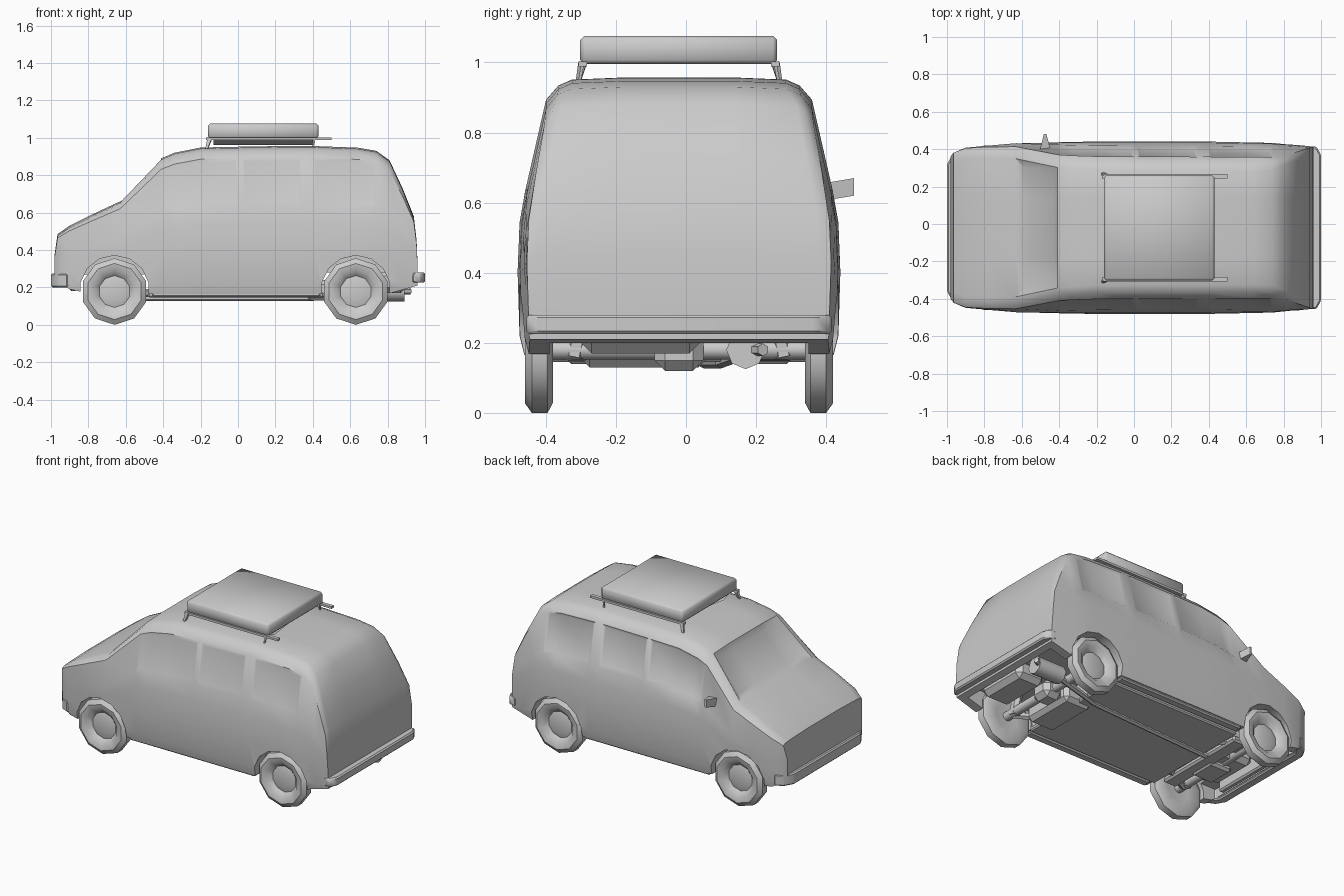
import bpy, bmesh, math
from mathutils import Vector, Matrix

if "Cube" in bpy.data.objects:
    bpy.data.objects.remove(bpy.data.objects["Cube"])

CY = -0.02          # centre line of the car (only one door mirror sticks out)


def lerp(table, v):
    if v <= table[0][0]:
        return table[0][1]
    for (a, p), (b, q) in zip(table, table[1:]):
        if v <= b:
            return p + (q - p) * (v - a) / (b - a)
    return table[-1][1]


def finish(bm, name, angle=35):
    bmesh.ops.recalc_face_normals(bm, faces=bm.faces)
    me = bpy.data.meshes.new(name)
    bm.to_mesh(me)
    bm.free()
    ob = bpy.data.objects.new(name, me)
    bpy.context.collection.objects.link(ob)
    smooth(ob, angle)
    return ob


def smooth(ob, angle):
    bpy.ops.object.select_all(action='DESELECT')
    ob.select_set(True)
    bpy.context.view_layer.objects.active = ob
    bpy.ops.object.shade_smooth_by_angle(angle=math.radians(angle))


def box(name, x, y, z, bevel=0.0, angle=35):
    bm = bmesh.new()
    bmesh.ops.create_cube(bm, size=1)
    for v in bm.verts:
        v.co = Vector((r[0] + (r[1] - r[0]) * (c + 0.5) for r, c in zip((x, y, z), v.co)))
    if bevel:
        bmesh.ops.bevel(bm, geom=bm.edges[:], offset=bevel, segments=1, affect='EDGES')
    return finish(bm, name, angle)


def rod(name, p, q, r, sides=8, r2=None):
    p, q = Vector(p), Vector(q)
    bm = bmesh.new()
    rot = (q - p).to_track_quat('Z', 'Y').to_matrix().to_4x4()
    bmesh.ops.create_cone(bm, cap_ends=True, segments=sides, radius1=r, radius2=r2 or r,
                          depth=(q - p).length, matrix=Matrix.Translation((p + q) / 2) @ rot)
    return finish(bm, name, 50)


def cut(ob, cutter):
    m = ob.modifiers.new("cut", 'BOOLEAN')
    m.operation, m.solver, m.object = 'DIFFERENCE', 'EXACT', cutter
    bpy.context.view_layer.objects.active = ob
    bpy.ops.object.modifier_apply(modifier=m.name)
    bpy.data.objects.remove(cutter)


# Body shell: cross-sections lofted along x
TOP = [(-.98, .38), (-.965, .485), (-.90, .53), (-.78, .59), (-.63, .66), (-.41, .89),
       (-.34, .92), (-.2, .948), (.0, .952), (.02, .953), (.34, .957), (.40, .956),
       (.64, .947), (.74, .93), (.81, .88), (.88, .73), (.94, .58), (.955, .45), (.96, .33)]
BOTTOM = [(-.98, .24), (-.9, .19), (-.8, .165), (.8, .165), (.96, .21)]
PLAN = [(-.98, .83), (-.965, .87), (-.9, .93), (-.63, .98), (-.3, 1), (.4, 1), (.74, .985), (.96, .94)]
WIDTH = [(.16, .44), (.22, .455), (.45, .462), (.58, .452), (.65, .435), (.9, .378), (.96, .36)]
FRAC = [0, .07, .3, .48, .60, .92]

bm = bmesh.new()
rings = []
for x, t in TOP:
    b, plan = lerp(BOTTOM, x), lerp(PLAN, x)
    half = [(lerp(WIDTH, b + f * (t - b)) * plan, b + f * (t - b)) for f in FRAC]
    edge = .055 if x < .8 else .035
    # rounded shoulder, then the gently crowned top
    w = lerp(WIDTH, t) * plan
    half += [(w - edge * .3, t - .3 * .08 * (t - b) - .004), (w - edge, t - .006), (.16, t)]
    pts = half + [(-y, z) for y, z in reversed(half)]
    rings.append([bm.verts.new((x, CY + y, z)) for y, z in pts])
n = len(rings[0])
grid = {}
for i, (a, b) in enumerate(zip(rings, rings[1:])):
    for j in range(n):
        k = (j + 1) % n
        grid[i, j] = bm.faces.new((a[j], a[k], b[k], b[j]))
bm.faces.new(rings[0])
bm.faces.new(rings[-1])
bmesh.ops.recalc_face_normals(bm, faces=bm.faces)


# Shallow recessed windows: side panes and windscreen
def pane(cells, thick, depth):
    bmesh.ops.inset_region(bm, faces=[grid[c] for c in cells], thickness=thick,
                           depth=-depth, use_even_offset=True)


belt = FRAC.index(.60)
for j, depth in ((belt, .008), (n - 2 - belt, .003)):
    for first, last in ((5, 7), (9, 9), (11, 12)):
        pane([(i, j) for i in range(first, last + 1)], .016, depth)
pane([(4, j) for j in (7, 8, 9)], .04, .018)
body = finish(bm, "body")

# Wheel arches, and the open bays beneath the nose and tail
AXLES = (-.66, .63)
for ax in AXLES:
    for s in (-1, 1):
        y = CY + s * .42
        cut(body, rod("arch_cutter", (ax, y - .1, .185), (ax, y + .1, .185), .186, 14))
cut(body, box("nose_cutter", (-.93, -.47), (CY - .36, CY + .36), (.1, .27)))
cut(body, box("tail_cutter", (.44, .92), (CY - .37, CY + .37), (.1, .28)))
smooth(body, 38)

# Floor pan and sills
box("floor_pan", (-.48, .46), (CY - .37, CY + .37), (.145, .175), .008)
for s in (-1, 1):
    box("sill", (-.46, .44), sorted((CY + s * .38, CY + s * .435)), (.15, .185), .008)


# Bumpers: outline swept round the corners
def bumper(name, outline, z0, z1):
    m = bmesh.new()
    f = m.faces.new([m.verts.new((x, CY + y, z0)) for x, y in outline])
    up = bmesh.ops.extrude_face_region(m, geom=[f])["geom"]
    for v in up:
        if isinstance(v, bmesh.types.BMVert):
            v.co.z = z1
    bmesh.ops.bevel(m, geom=m.edges[:], offset=.008, segments=1, affect='EDGES')
    finish(m, name)


bumper("rear_bumper", [(.93, .435), (.975, .435), (1, .39), (1, -.39), (.975, -.435), (.93, -.435),
                       (.93, -.39), (.94, -.36), (.94, .36), (.93, .39)], .225, .28)
bumper("front_bumper", [(-.91, .425), (-.965, .40), (-1, .34), (-1, -.34), (-.965, -.40), (-.91, -.425),
                        (-.91, -.38), (-.94, -.34), (-.94, .34), (-.91, .38)], .20, .275)


# Wheels: ten-sided lathed tyres with a dished hub
def wheel(name, x, side):
    prof = [(0, .01), (.05, .015), (.085, .005), (.115, .035), (.15, .04), (.178, .02),
            (.178, -.025), (.15, -.04), (.08, -.03), (0, -.03)]
    m = bmesh.new()
    vs = [m.verts.new((r, side * w, 0)) for r, w in prof]
    es = [m.edges.new(p) for p in zip(vs, vs[1:])]
    bmesh.ops.spin(m, geom=vs + es, cent=(0, 0, 0), axis=(0, 1, 0),
                   angle=2 * math.pi, steps=10, use_duplicate=False)
    bmesh.ops.remove_doubles(m, verts=m.verts, dist=.0005)
    bmesh.ops.rotate(m, verts=m.verts, matrix=Matrix.Rotation(math.pi / 2, 3, 'Y'))
    bmesh.ops.translate(m, verts=m.verts, vec=(x, CY + side * .40, .178))
    finish(m, name, 40)


for ax, end in zip(AXLES, ("front", "rear")):
    for s in (-1, 1):
        wheel(end + "_wheel", ax, s)
        # Suspension strut and trailing arm
        rod(end + "_strut", (ax, CY + s * .30, .16), (ax, CY + s * .27, .30), .03, 6)
        rod(end + "_arm", (ax, CY + s * .32, .17), (ax + (.18 if ax < 0 else -.18), CY + s * .22, .17), .022, 6)
    rod(end + "_axle", (ax, CY - .38, .18), (ax, CY + .38, .18), .028)

# Underbody mechanicals
box("engine", (-.80, -.54), (-.20, .12), (.16, .29), .03)
box("gearbox", (-.72, -.5), (.12, .26), (.17, .27), .03)
box("sump", (-.72, -.56), (-.16, .02), (.13, .18), .015)
box("radiator", (-.90, -.86), (-.27, .24), (.18, .28), .01)
box("front_crossmember", (-.60, -.50), (-.34, .30), (.14, .18), .012)
box("fuel_tank", (.36, .56), (-.30, .06), (.13, .24), .025)
box("differential", (.57, .70), (-.09, .05), (.12, .23), .03)
box("spare_wheel_well", (.70, .90), (-.30, .04), (.17, .29), .03)
rod("muffler", (.70, .17, .18), (.89, .17, .18), .055, 8)
rod("exhaust_pipe", (-.5, .05, .145), (.38, .10, .145), .018, 6)
rod("exhaust_link", (.38, .10, .145), (.72, .17, .17), .018, 6)
rod("tail_pipe", (.86, .19, .18), (.92, .22, .18), .018, 6)

# Roof box, its rails and front feet
box("roof_box", (-.16, .43), (-.302, .26), (.995, 1.076), .012, 60)
for s in (-1, 1):
    y = CY + s * .275
    box("roof_rail", (-.17, .50), (y - .012, y + .012), (.988, 1.002))
    rod("rail_foot", (-.17, CY + s * .29, .935), (-.15, y, .998), .008, 4, .016)
    rod("rail_foot", (.40, CY + s * .285, .94), (.41, y, .995), .006, 4)
# Sagging tray under the box
m = bmesh.new()
lo = [m.verts.new((x, -.20, .962)) for x in (-.13, .40)]
hi = [m.verts.new((x, y, .997)) for y in (-.28, .06) for x in (-.13, .40)]
m.faces.new((hi[0], hi[1], lo[1], lo[0]))
m.faces.new((lo[0], lo[1], hi[3], hi[2]))
finish(m, "roof_tray")

# Door mirror on one side
m = bmesh.new()
bmesh.ops.create_cube(m, size=1)
for v in m.verts:
    tip = v.co.y > 0
    v.co = Vector((-.475 + v.co.x * (.014 if tip else .06), .48 if tip else .39,
                   (.645 if tip else .63) + v.co.z * .05))
finish(m, "door_mirror")
